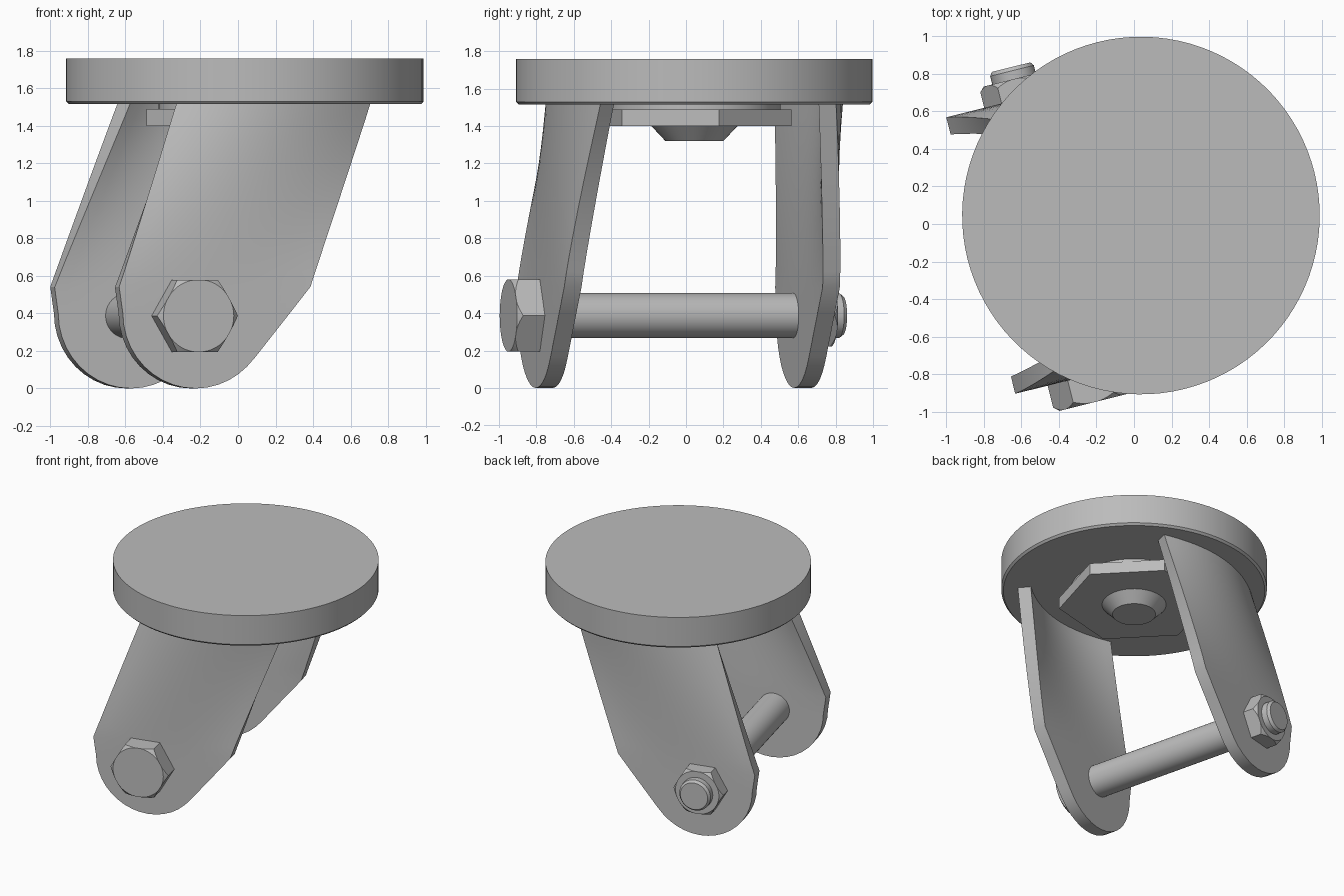
import bpy, bmesh
from math import sin, cos, pi, radians
from mathutils import Matrix

if "Cube" in bpy.data.objects:
    bpy.data.objects.remove(bpy.data.objects["Cube"])

steel = bpy.data.materials.new("grey_steel")
steel.use_nodes = True
GREY = (0.5, 0.5, 0.5, 1)
steel.diffuse_color = GREY
steel.node_tree.nodes["Principled BSDF"].inputs["Base Color"].default_value = GREY

# The whole fork is swivelled about the disc's axis
SWIVEL = Matrix.Translation((0.037, 0.045, 0)) @ Matrix.Rotation(radians(14), 4, "Z")
AXLE_U, AXLE_Z = -0.48, 0.387
AXLE = Matrix.Translation((AXLE_U, 0, AXLE_Z)) @ Matrix.Rotation(-pi / 2, 4, "X")


def add_object(name, bm, placement=Matrix()):
    bmesh.ops.recalc_face_normals(bm, faces=bm.faces)
    mesh = bpy.data.meshes.new(name)
    bm.to_mesh(mesh)
    bm.free()
    mesh.materials.append(steel)
    obj = bpy.data.objects.new(name, mesh)
    bpy.context.collection.objects.link(obj)
    obj.matrix_world = SWIVEL @ placement
    return obj


def finish(obj):
    bpy.ops.object.select_all(action="DESELECT")
    obj.select_set(True)
    bpy.context.view_layer.objects.active = obj
    for modifier in list(obj.modifiers):
        bpy.ops.object.modifier_apply(modifier=modifier.name)
    bpy.ops.object.shade_smooth_by_angle(angle=radians(25))


def stack(profile, sides):
    """Solid of stacked regular polygons, profile = (radius, height) pairs."""
    bm = bmesh.new()
    rings = [[bm.verts.new((r * cos(2 * pi * i / sides), r * sin(2 * pi * i / sides), h))
              for i in range(sides)] for r, h in profile]
    for low, high in zip(rings, rings[1:]):
        for i in range(sides):
            j = (i + 1) % sides
            bm.faces.new((low[i], low[j], high[j], high[i]))
    bm.faces.new(rings[0][::-1])
    bm.faces.new(rings[-1])
    return bm


def turned(name, profile, sides=64, placement=Matrix()):
    finish(add_object(name, stack(profile, sides), placement))


def hex_part(name, radius, low, high, chamfer_low, chamfer_high):
    """Hexagon on the axle whose corners are turned down by a conical cut."""
    obj = add_object(name, stack([(radius, low), (radius, high)], 6), AXLE)
    flat, big, drop = radius * 0.87, radius * 1.02, 0.03
    profile = [(flat, low), (big, low + drop)] if chamfer_low else [(big, low - drop)]
    profile += [(big, high - drop), (flat, high)] if chamfer_high else [(big, high + drop)]
    cutter = add_object(name + "_cutter", stack(profile, 48), AXLE)
    cutter.hide_render = True
    cut = obj.modifiers.new("corner_cut", "BOOLEAN")
    cut.operation, cut.object, cut.solver = "INTERSECT", cutter, "EXACT"
    bpy.context.view_layer.update()
    finish(obj)
    bpy.data.objects.remove(cutter)


def fork_plate(name, side):
    """Slanted plate: flat and rounded at the axle, bowed at the disc."""
    radius, centre, shoulder, top = 0.4, -0.46, 0.54, 1.53
    rows = []
    for i in range(11):
        a = pi / 2 * i / 10
        z = radius - radius * cos(a)
        right = centre + radius * sin(a)
        if z > 0.145:
            right = -0.15 + 0.32 * (z - 0.145) / (shoulder - 0.145)
        rows.append((z, centre - radius * sin(a), right))
    for i in range(13):
        t = i / 12
        rows.append((shoulder + t * (top - shoulder), -0.88 + 0.37 * t, 0.17 + 0.34 * t))
    bm = bmesh.new()
    columns, grid = 16, []
    for z, left, right in rows:
        bow = max(0, (z - shoulder) / (top - shoulder)) ** 1.2
        line = []
        for k in range(columns + 1):
            d = 2 * k / columns - 1
            v = 0.712 + bow * (0.028 - 0.135 * d * d)
            line.append(bm.verts.new((left + (right - left) * k / columns, side * v, z)))
        grid.append(line)
    for low, high in zip(grid, grid[1:]):
        for k in range(columns):
            bm.faces.new((low[k], low[k + 1], high[k + 1], high[k]))
    bmesh.ops.remove_doubles(bm, verts=bm.verts, dist=0.0005)
    obj = add_object(name, bm)
    thick = obj.modifiers.new("thickness", "SOLIDIFY")
    thick.thickness, thick.offset = 0.095, 0
    finish(obj)


# Mounting disc with a small lower chamfer
turned("mounting_disc", [(0.938, 1.515), (0.953, 1.53), (0.953, 1.76)], 96)

# Swivel hardware under the disc
turned("swivel_washer", [(0.46, 1.49), (0.46, 1.52)])
turned("swivel_nut", [(0.54, 1.4), (0.54, 1.49)], 6)
turned("swivel_pin", [(0.155, 1.32), (0.23, 1.4), (0.23, 1.41)], 48)

# Fork
fork_plate("front_fork_plate", -1)
fork_plate("back_fork_plate", 1)

# Axle bolt and nut
turned("axle_bolt_shaft", [(0.12, -0.8), (0.12, 0.915), (0.105, 0.935)], 40, AXLE)
hex_part("axle_bolt_head", 0.222, -0.905, -0.755, True, False)
hex_part("axle_nut", 0.192, 0.755, 0.87, False, True)
